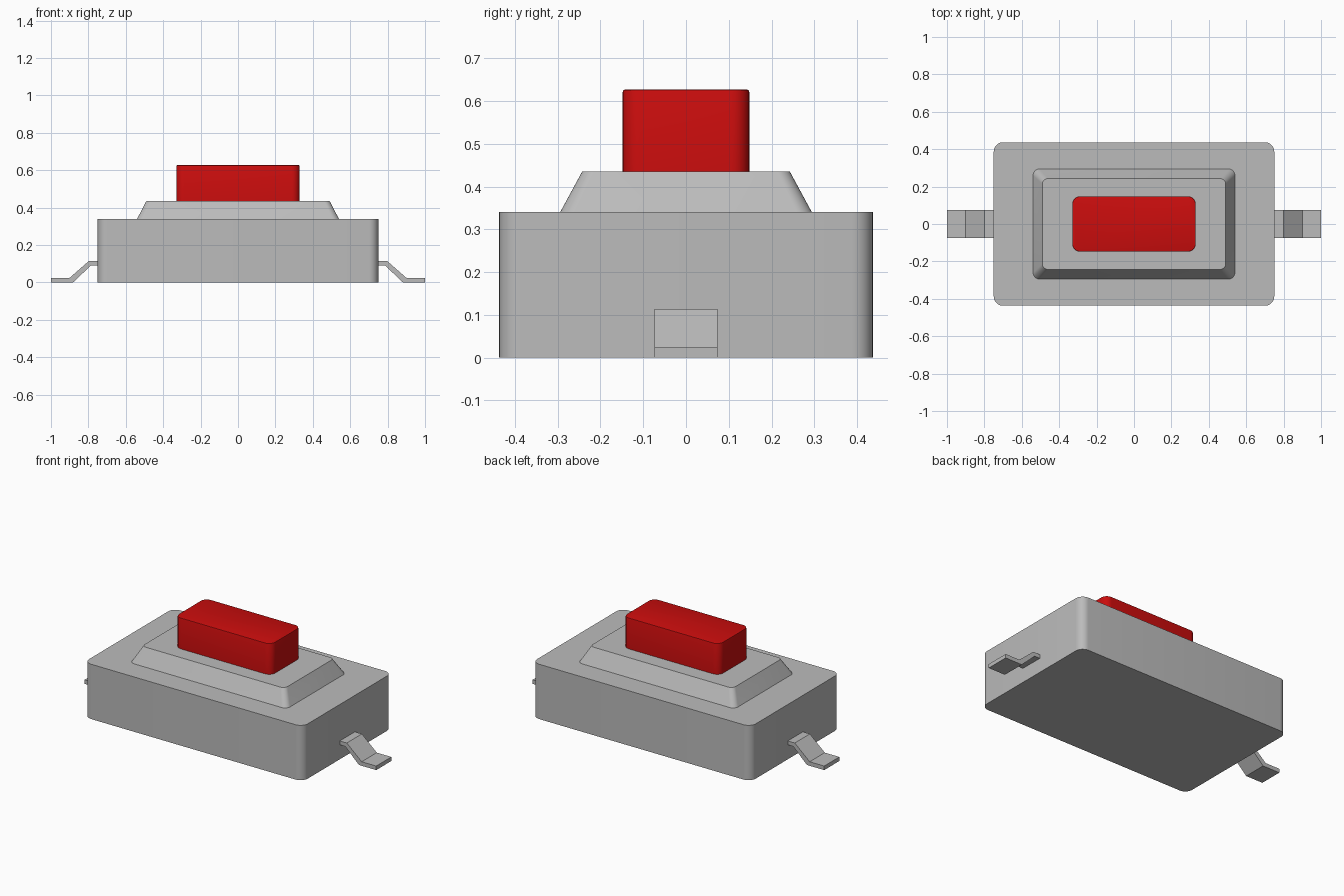
import bpy, bmesh, math

cube = bpy.data.objects.get("Cube")
if cube:
    bpy.data.objects.remove(cube, do_unlink=True)


def material(name, rgb):
    m = bpy.data.materials.new(name)
    m.use_nodes = True
    m.diffuse_color = (*rgb, 1)
    m.node_tree.nodes["Principled BSDF"].inputs["Base Color"].default_value = (*rgb, 1)
    return m


grey = material("light grey", (0.5, 0.5, 0.5))
red = material("red", (0.6, 0.004, 0.004))


def finish(name, bm, mat):
    bmesh.ops.recalc_face_normals(bm, faces=bm.faces)
    me = bpy.data.meshes.new(name)
    bm.to_mesh(me)
    bm.free()
    me.materials.append(mat)
    ob = bpy.data.objects.new(name, me)
    bpy.context.collection.objects.link(ob)
    bpy.ops.object.select_all(action="DESELECT")
    ob.select_set(True)
    bpy.context.view_layer.objects.active = ob
    bpy.ops.object.shade_smooth_by_angle(angle=math.radians(30))
    return ob


def rounded_ring(bm, hx, hy, r, z, steps=8):
    """Loop of vertices round a rectangle with rounded corners."""
    ring = []
    for k, (sx, sy) in enumerate([(1, 1), (-1, 1), (-1, -1), (1, -1)]):
        for i in range(steps + 1):
            a = math.pi / 2 * (k + i / steps)
            ring.append(bm.verts.new((sx * (hx - r) + r * math.cos(a),
                                      sy * (hy - r) + r * math.sin(a), z)))
    return ring


def rounded_block(name, layers, mat):
    """Stack of rounded rectangles (half x, half y, radius, z), capped."""
    bm = bmesh.new()
    rings = [rounded_ring(bm, *layer) for layer in layers]
    for a, b in zip(rings, rings[1:]):
        for i in range(len(a)):
            j = (i + 1) % len(a)
            bm.faces.new((a[i], a[j], b[j], b[i]))
    bm.faces.new(rings[0])
    bm.faces.new(rings[-1])
    return finish(name, bm, mat)


# Housing, sloped collar and push button
rounded_block("housing", [(0.75, 0.437, 0.05, 0), (0.75, 0.437, 0.05, 0.34)], grey)
rounded_block("collar", [(0.54, 0.295, 0.035, 0.339), (0.49, 0.243, 0.03, 0.435)], grey)
rounded_block("button", [(0.33, 0.148, 0.042, 0.434), (0.33, 0.148, 0.042, 0.621),
                         (0.3285, 0.1465, 0.0405, 0.6255), (0.324, 0.142, 0.036, 0.627)], red)

# Bent terminal profile (x, z), extruded across y
PROFILE = [(0.74, 0.09), (0.787, 0.09), (0.882, 0), (1, 0),
           (1, 0.025), (0.9, 0.025), (0.798, 0.114), (0.74, 0.114)]
for name, side in (("left_terminal", 1), ("right_terminal", -1)):
    bm = bmesh.new()
    face = bm.faces.new([bm.verts.new((side * x, -0.074, z)) for x, z in PROFILE])
    ext = bmesh.ops.extrude_face_region(bm, geom=[face])
    verts = [v for v in ext["geom"] if isinstance(v, bmesh.types.BMVert)]
    bmesh.ops.translate(bm, verts=verts, vec=(0, 0.148, 0))
    finish(name, bm, grey)
